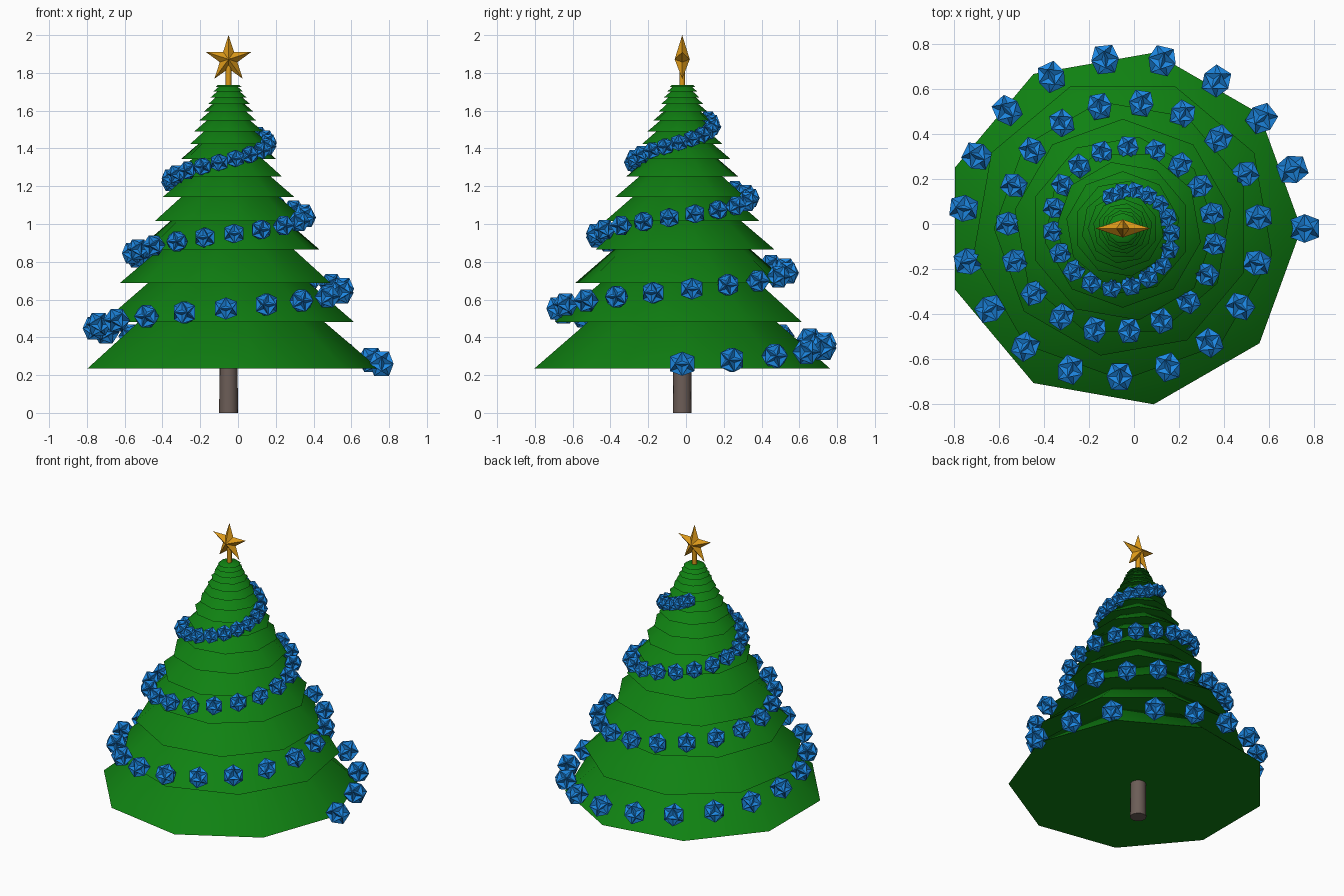
import bpy, bmesh, math
from mathutils import Matrix, Vector

if "Cube" in bpy.data.objects:
    bpy.data.objects.remove(bpy.data.objects["Cube"])

CX, CY = -0.05, -0.02          # tree axis


def material(name, rgb):
    m = bpy.data.materials.new(name)
    m.diffuse_color = (*rgb, 1)
    m.use_nodes = True
    m.node_tree.nodes["Principled BSDF"].inputs["Base Color"].default_value = m.diffuse_color
    return m


def finish(name, bm, mat, smooth=None):
    bmesh.ops.recalc_face_normals(bm, faces=bm.faces)
    me = bpy.data.meshes.new(name)
    bm.to_mesh(me)
    bm.free()
    ob = bpy.data.objects.new(name, me)
    bpy.context.collection.objects.link(ob)
    me.materials.append(mat)
    if smooth:
        bpy.ops.object.select_all(action='DESELECT')
        ob.select_set(True)
        bpy.context.view_layer.objects.active = ob
        bpy.ops.object.shade_smooth_by_angle(angle=math.radians(smooth))
    return ob


def add_cone(bm, sides, r1, r2, z1, z2, turn=0):
    # first corner lies on +x before turning
    rings = []
    for r, z in ((r1, z1), (r2, z2)):
        rings.append([bm.verts.new((CX + r * math.cos(turn + math.tau * i / sides),
                                    CY + r * math.sin(turn + math.tau * i / sides), z))
                      for i in range(sides)])
    low, high = rings
    bm.faces.new(low[::-1])
    bm.faces.new(high)
    for i in range(sides):
        j = (i + 1) % sides
        bm.faces.new((low[i], low[j], high[j], high[i]))


green = material("green", (0.005, 0.22, 0.006))
brown = material("brown", (0.15, 0.11, 0.095))
gold = material("gold", (0.72, 0.32, 0.01))
blue = material("blue", (0.012, 0.24, 0.75))

# Trunk
bm = bmesh.new()
add_cone(bm, 16, 0.05, 0.047, 0, 0.3)
finish("trunk", bm, brown, 45)

# Branch tiers: each a scaled copy of the one below, turned by -10 degrees
bm = bmesh.new()
z, s = 0.235, 1.0
for n in range(16):
    top = min(z + 0.34 * s, 1.737)
    r = 0.795 * s
    add_cone(bm, 9, r, r - 1.17 * (top - z), z, top, math.radians(-10 * n))
    z += 0.245 * s
    s *= 0.85
finish("branches", bm, green, 50)

# Star stem
bm = bmesh.new()
add_cone(bm, 8, 0.015, 0.015, 1.7, 1.85)
finish("star_stem", bm, gold, 50)

# Five-pointed tree-top star with raised centres
bm = bmesh.new()
ring = []
for i in range(10):
    r = 0.049 if i % 2 else 0.128
    a = math.pi / 2 + i * math.pi / 5
    ring.append(bm.verts.new((CX + r * math.cos(a), CY, 1.872 + r * math.sin(a))))
for side in (-1, 1):
    peak = bm.verts.new((CX, CY + side * 0.04, 1.872))
    for i in range(10):
        bm.faces.new((ring[i], ring[(i + 1) % 10], peak))
finish("star", bm, gold)

# Spiky ornament: stellated dodecahedron made by sinking each icosahedron face
bm = bmesh.new()
bmesh.ops.create_icosphere(bm, subdivisions=1, radius=1)
for v in bmesh.ops.poke(bm, faces=bm.faces[:])['verts']:
    v.co = v.co.normalized() * 0.563
bmesh.ops.transform(bm, matrix=Matrix.Rotation(math.radians(-31.72), 4, 'Y'), verts=bm.verts)
spiky = bpy.data.meshes.new("ornament")
bm.to_mesh(spiky)
bm.free()

# Garland: ornaments on a conical spiral, shrinking upwards
bm = bmesh.new()
COUNT = 63
for i in range(COUNT):
    a = math.radians(19.2 * i)
    r = 0.81 - 0.0107 * i
    pos = Vector((CX + r * math.cos(a), CY + r * math.sin(a), 0.26 + 0.0209 * i))
    size = 0.075 - 0.027 * i / (COUNT - 1)
    before = len(bm.verts)
    bm.from_mesh(spiky)
    bm.verts.ensure_lookup_table()
    mat = Matrix.Translation(pos) @ Matrix.Rotation(a, 4, 'Z') @ Matrix.Scale(size, 4)
    bmesh.ops.transform(bm, matrix=mat, verts=bm.verts[before:])
finish("garland", bm, blue)
bpy.data.meshes.remove(spiky)
